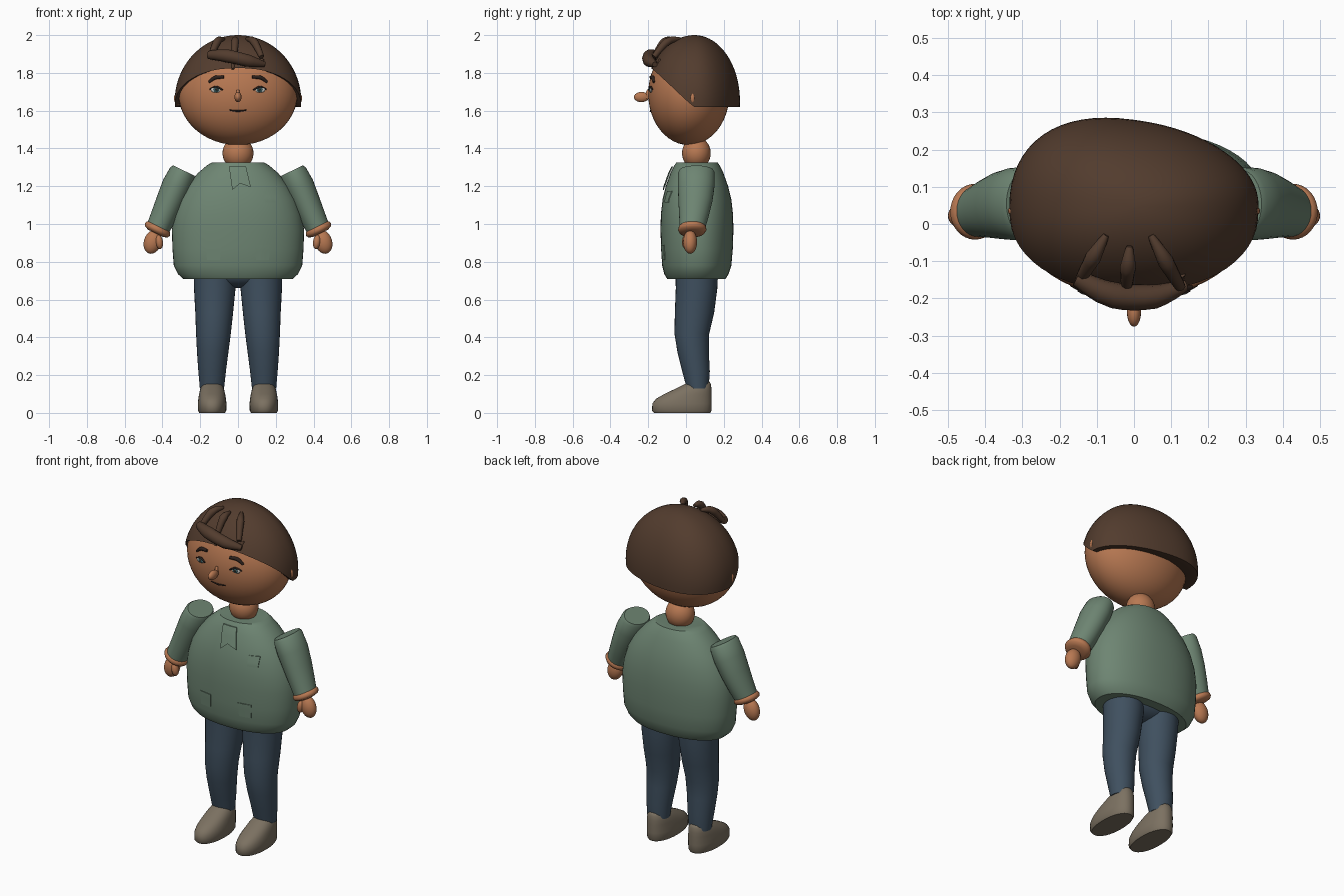
import bpy, bmesh, math
from mathutils import Vector
from mathutils.bvhtree import BVHTree

if "Cube" in bpy.data.objects:
    bpy.data.objects.remove(bpy.data.objects["Cube"])


def material(name, rgb):
    m = bpy.data.materials.new(name)
    m.diffuse_color = (*rgb, 1)
    m.use_nodes = True
    m.node_tree.nodes["Principled BSDF"].inputs["Base Color"].default_value = m.diffuse_color
    return m


SKIN = material("skin", (0.48, 0.19, 0.085))
GREEN = material("shirt green", (0.155, 0.235, 0.17))
HAIR = material("hair brown", (0.085, 0.045, 0.027))
BLUE = material("trouser blue", (0.05, 0.08, 0.115))
TAUPE = material("shoe taupe", (0.2, 0.165, 0.12))
DARK = material("dark line", (0.025, 0.015, 0.012))
WHITE = material("eye white", (0.55, 0.55, 0.52))
TEAL = material("iris teal", (0.04, 0.12, 0.13))


def finish(bm, name, mat, angle=40):
    bmesh.ops.recalc_face_normals(bm, faces=bm.faces)
    me = bpy.data.meshes.new(name)
    bm.to_mesh(me)
    bm.free()
    me.materials.append(mat)
    for p in me.polygons:
        p.use_smooth = True
    me.set_sharp_from_angle(angle=math.radians(angle))
    ob = bpy.data.objects.new(name, me)
    bpy.context.collection.objects.link(ob)
    return ob


def skin_rings(name, rows, mat, caps=True, angle=40):
    """Bridge closed rings of points."""
    bm = bmesh.new()
    rings = [[bm.verts.new(p) for p in row] for row in rows]
    n = len(rings[0])
    for a, b in zip(rings, rings[1:]):
        for i in range(n):
            j = (i + 1) % n
            bm.faces.new((a[i], a[j], b[j], b[i]))
    if caps:
        bm.faces.new(rings[0])
        bm.faces.new(rings[-1])
    return finish(bm, name, mat, angle)


def oval(a, e=2.0):
    c, s = math.cos(a), math.sin(a)
    return (math.copysign(abs(c) ** (2 / e), c), math.copysign(abs(s) ** (2 / e), s))


def loft(name, rings, mat, n=32, e=2.0, u=(1, 0, 0), mirror=1, angle=40):
    """Rings are (x, y, z, radius along u, radius along y)."""
    u, rows = Vector(u), []
    for x, y, z, ru, ry in rings:
        row = []
        for i in range(n):
            c, s = oval(2 * math.pi * i / n, e)
            p = Vector((x, y, z)) + u * ru * c + Vector((0, ry * s, 0))
            p.x *= mirror
            row.append(p)
        rows.append(row)
    return skin_rings(name, rows, mat, True, angle)


def ball(name, loc, r, mat, tilt=0, seg=32):
    bm = bmesh.new()
    bmesh.ops.create_uvsphere(bm, u_segments=seg, v_segments=seg // 2, radius=1)
    ct, st = math.cos(tilt), math.sin(tilt)
    for v in bm.verts:
        x, y, z = (v.co[i] * r[i] for i in range(3))
        v.co = Vector((x * ct + z * st, y, z * ct - x * st)) + Vector(loc)
    return finish(bm, name, mat)


def tube(name, pts, radii, mat, depth=None):
    """Tapered strand through points; depth overrides thickness."""
    pts = [Vector(p) for p in pts]
    rows = []
    N = 12
    for k in range(N + 1):
        t = k / N * (len(pts) - 1)
        i = min(int(t), len(pts) - 2)
        f = t - i
        p0, p3 = pts[max(i - 1, 0)], pts[min(i + 2, len(pts) - 1)]
        p1, p2 = pts[i], pts[i + 1]
        p = 0.5 * (2 * p1 + (p2 - p0) * f + (2 * p0 - 5 * p1 + 4 * p2 - p3) * f * f
                   + (3 * p1 - p0 - 3 * p2 + p3) * f ** 3)
        d = (p2 - p1).normalized()
        side = d.cross(Vector((0, -0.9, 0.35))).normalized()
        up = side.cross(d)
        r = radii[i] * (1 - f) + radii[i + 1] * f
        rows.append([p + side * r * math.cos(a * math.pi / 5) + up * r * math.sin(a * math.pi / 5)
                     for a in range(10)])
    return skin_rings(name, rows, mat, True, 60)


# Head, neck and ears
HC, HR = Vector((0, 0.015, 1.69)), Vector((0.315, 0.215, 0.272))
ball("head", HC, HR, SKIN, seg=48)
ball("neck", (0, 0.055, 1.375), (0.082, 0.076, 0.085), SKIN)
for s in (-1, 1):
    ball("ear", (s * 0.317, 0.035, 1.665), (0.022, 0.016, 0.034), SKIN, seg=16)


def face(x, z, out=0.0):
    q = 1 - (x / HR.x) ** 2 - ((z - HC.z) / HR.z) ** 2
    return Vector((x, HC.y - HR.y * math.sqrt(max(q, 0)) - out, z))


# Hair cap, trimmed high over the brow and low around the back
def hair_point(az, phi):
    c, s = oval(az, 2.2)
    x = 0.335 * c * math.sin(phi)
    y = (0.235 if s > 0 else 0.262) * s * math.sin(phi)
    y += 0.045 - (0.13 * x * s if s > 0 else 0)
    return Vector((x, y, 1.65 + 0.35 * math.cos(phi)))


def hair_edge(az):
    phi = 0.3
    while phi < 2:
        p = hair_point(az, phi)
        if p.z < 1.62 + max(0, 0.04 - p.y) * 0.93:
            break
        phi += 0.004
    return phi


N = 64
edges = [hair_edge(2 * math.pi * i / N) for i in range(N)]
rows = [[hair_point(2 * math.pi * i / N, edges[i] * max(k, 0.05) / 20) for i in range(N)]
        for k in range(21)]
inner = [Vector((p.x * 0.85, 0.04 + (p.y - 0.04) * 0.85, p.z + 0.005)) for p in rows[-1]]
skin_rings("hair_cap", rows + [inner], HAIR)

# Fringe roll and locks
tube("fringe_roll", [(-0.155, -0.145, 1.895), (-0.06, -0.19, 1.89), (0.05, -0.195, 1.865),
                     (0.14, -0.165, 1.845)], [0.022, 0.036, 0.034, 0.014], HAIR)
for top, end in [((-0.075, -0.03), (-0.145, -0.15)), ((-0.012, -0.06), (-0.02, -0.17)),
                 ((0.045, -0.03), (0.125, -0.17))]:
    mid = ((top[0] + end[0]) / 2, (top[1] + end[1]) / 2)
    tube("hair_lock", [(*top, 1.98), (*mid, 1.965), (*end, 1.885)], [0.008, 0.022, 0.014], HAIR)
for x in (-0.025, 0.125):
    tube("hair_wisp", [face(x, 1.87, 0.01), face(x - 0.002, 1.82, 0.005)], [0.014, 0.007], HAIR)

# Face
for s in (-1, 1):
    tube("eyebrow", [face(s * x, z, 0.004) for x, z in
                     ((0.155, 1.75), (0.12, 1.775), (0.075, 1.778))], [0.006, 0.011, 0.008], DARK)
    ball("eye_white", face(s * 0.115, 1.71), (0.03, 0.007, 0.015), WHITE, seg=16)
    ball("iris", face(s * 0.115, 1.711, 0.004), (0.015, 0.006, 0.014), TEAL, seg=16)
    ball("pupil", face(s * 0.115, 1.711, 0.007), (0.007, 0.005, 0.007), DARK, seg=12)
    tube("eyelid", [face(s * x, z, 0.005) for x, z in
                    ((0.15, 1.713), (0.115, 1.726), (0.082, 1.71))], [0.004, 0.006, 0.004], DARK)
tube("mouth", [face(-0.046, 1.603), face(0, 1.598), face(0.046, 1.603)],
     [0.003, 0.005, 0.003], DARK)
ball("nose_tip", (0, -0.236, 1.672), (0.019, 0.04, 0.027), SKIN, seg=20)
tube("nose_bridge", [face(0, 1.71), face(0, 1.665, 0.012)], [0.006, 0.015], SKIN)

# Shirt body
shirt = loft("shirt", [(0, 0.055, 0.71, 0.29, 0.155), (0, 0.055, 0.735, 0.318, 0.17),
                       (0, 0.057, 0.78, 0.34, 0.183), (0, 0.058, 0.87, 0.347, 0.19),
                       (0, 0.058, 0.97, 0.35, 0.193), (0, 0.058, 1.05, 0.338, 0.191),
                       (0, 0.058, 1.13, 0.312, 0.182), (0, 0.058, 1.2, 0.272, 0.165),
                       (0, 0.058, 1.27, 0.212, 0.14), (0, 0.058, 1.31, 0.165, 0.12),
                       (0, 0.058, 1.325, 0.14, 0.11)], GREEN, 56, 2.2)
tree = BVHTree.FromPolygons([v.co for v in shirt.data.vertices],
                            [p.vertices for p in shirt.data.polygons])


def on_shirt(x, z, out):
    p = tree.ray_cast(Vector((x, -1, z)), Vector((0, 1, 0)))[0]
    return Vector((x, (p.y if p else -0.1) - out, z))


def patch(name, corners, out):
    """Thin cloth plate following the shirt front (tl, tr, br, bl)."""
    bm = bmesh.new()
    n = 6
    tl, tr, br, bl = (Vector(c) for c in corners)
    layers = []
    for o in (out, out - 0.006):
        grid = []
        for j in range(n + 1):
            a, b = tl.lerp(bl, j / n), tr.lerp(br, j / n)
            grid.append([bm.verts.new(on_shirt(*a.lerp(b, i / n), o)) for i in range(n + 1)])
        for j in range(n):
            for i in range(n):
                bm.faces.new((grid[j][i], grid[j][i + 1], grid[j + 1][i + 1], grid[j + 1][i]))
        layers.append([grid[0][i] for i in range(n)] + [grid[j][n] for j in range(n)]
                      + [grid[n][n - i] for i in range(n)] + [grid[n - j][0] for j in range(n)])
    a, b = layers
    for i in range(len(a)):
        k = (i + 1) % len(a)
        bm.faces.new((a[i], a[k], b[k], b[i]))
    return finish(bm, name, GREEN)


# Pockets and notched collar tab
patch("chest_pocket", [(0.14, 1.175), (0.2, 1.175), (0.2, 1.115), (0.14, 1.115)], 0.004)
for s in (-1, 1):
    patch("waist_pocket", [(s * 0.09, 0.89), (s * 0.168, 0.89), (s * 0.165, 0.81),
                           (s * 0.095, 0.81)], 0.004)
patch("collar_tab_left", [(-0.048, 1.305), (0, 1.305), (0.01, 1.215), (-0.03, 1.18)], 0.012)
patch("collar_tab_right", [(0, 1.305), (0.042, 1.305), (0.068, 1.195), (0.01, 1.215)], 0.012)

# Sleeves, cuffs, hands, legs and shoes
tilt = (0.9, 0, 0.435)
for s in (-1, 1):
    loft("sleeve", [(0.287, 0.055, 1.283, 0.062, 0.09), (0.293, 0.055, 1.27, 0.072, 0.097),
                    (0.325, 0.054, 1.2, 0.079, 0.097), (0.36, 0.05, 1.12, 0.074, 0.09),
                    (0.395, 0.042, 1.04, 0.068, 0.078), (0.422, 0.034, 0.98, 0.063, 0.068)],
         GREEN, u=tilt, mirror=s)
    loft("cuff", [(0.417, 0.034, 0.992, 0.055, 0.06), (0.421, 0.034, 0.983, 0.069, 0.072),
                  (0.427, 0.033, 0.97, 0.074, 0.075), (0.432, 0.032, 0.958, 0.067, 0.068),
                  (0.435, 0.031, 0.95, 0.045, 0.045)], SKIN, u=tilt, mirror=s, angle=60)
    ball("hand", (s * 0.452, 0.022, 0.905), (0.046, 0.037, 0.064), SKIN, -s * 0.3)
    ball("thumb", (s * 0.417, 0.0, 0.905), (0.02, 0.022, 0.038), SKIN, s * 0.15, 20)
    loft("trouser_leg", [(0.123, 0.057, 0.75, 0.112, 0.113), (0.123, 0.056, 0.66, 0.11, 0.11),
                         (0.126, 0.045, 0.53, 0.1, 0.104), (0.13, 0.031, 0.42, 0.092, 0.092),
                         (0.134, 0.038, 0.32, 0.083, 0.083), (0.137, 0.053, 0.22, 0.073, 0.073),
                         (0.138, 0.062, 0.13, 0.064, 0.058)], BLUE, mirror=s)
    loft("shoe", [(0.137, (a + b) / 2, z, r, (b - a) / 2) for z, a, b, r in
                  ((0.0, -0.17, 0.128, 0.068), (0.012, -0.18, 0.135, 0.075),
                   (0.05, -0.178, 0.136, 0.076), (0.075, -0.158, 0.136, 0.073),
                   (0.1, -0.115, 0.136, 0.069), (0.125, -0.062, 0.135, 0.063),
                   (0.15, -0.012, 0.132, 0.052), (0.165, 0.022, 0.125, 0.038),
                   (0.172, 0.05, 0.11, 0.02))], TAUPE, e=2.2, mirror=s, angle=50)

# Seat of the trousers joining the legs
ball("trouser_seat", (0, 0.056, 0.74), (0.22, 0.105, 0.08), BLUE)
